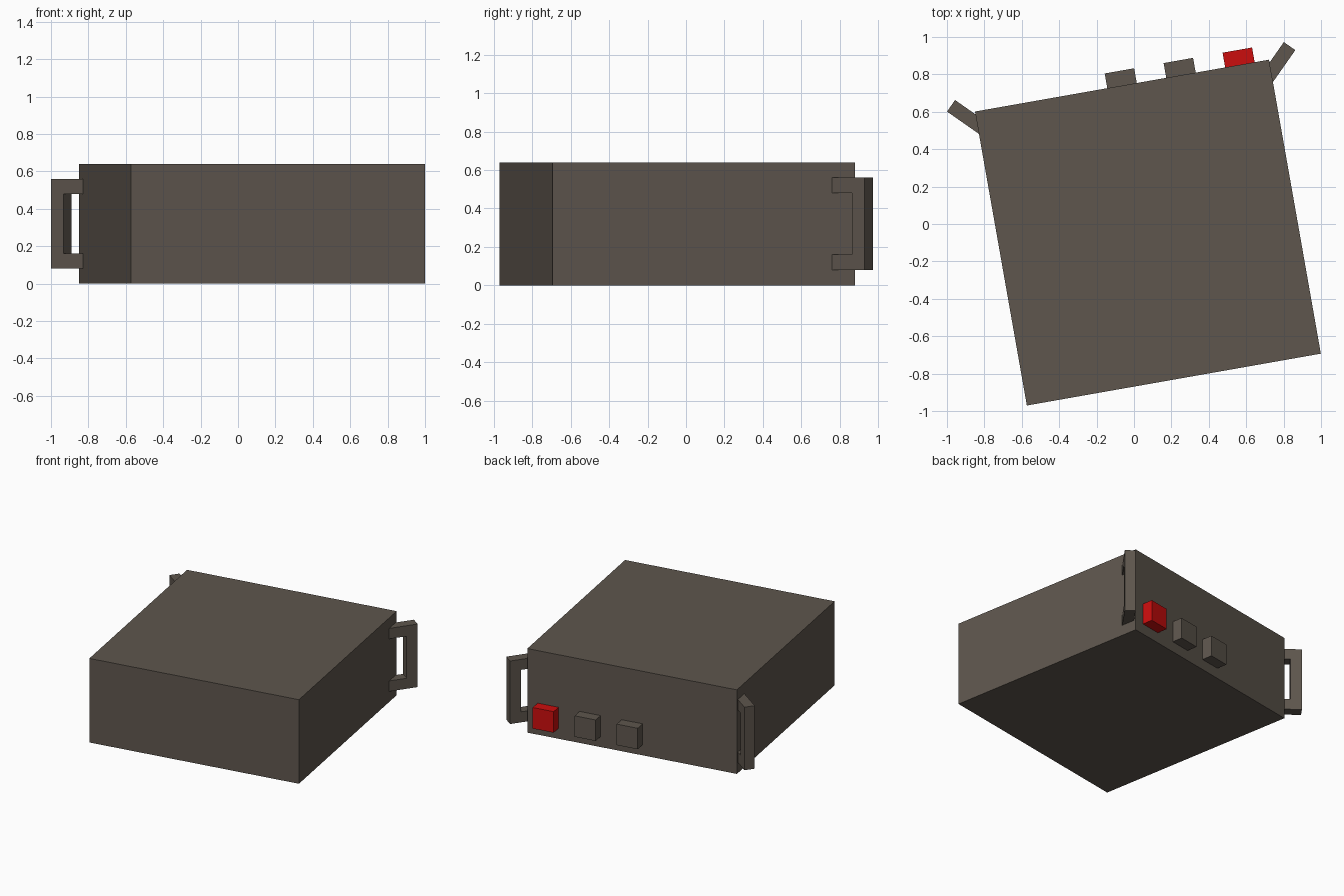
import bpy, bmesh, math
from mathutils import Matrix, Vector

if "Cube" in bpy.data.objects:
    bpy.data.objects.remove(bpy.data.objects["Cube"])

# Whole model is turned 10 degrees about z
FRAME = Matrix.Translation((0.0745, -0.046, 0)) @ Matrix.Rotation(math.radians(10), 4, 'Z')
HALF, HEIGHT = 0.798, 0.64


def material(name, rgb):
    m = bpy.data.materials.new(name)
    m.diffuse_color = (*rgb, 1)
    m.use_nodes = True
    m.node_tree.nodes["Principled BSDF"].inputs["Base Color"].default_value = m.diffuse_color
    return m


GREY = material("warm_grey", (0.112, 0.093, 0.075))
RED = material("red", (0.60, 0.004, 0.004))


def finish(name, bm, mat):
    bmesh.ops.recalc_face_normals(bm, faces=bm.faces)
    bm.transform(FRAME)
    me = bpy.data.meshes.new(name)
    bm.to_mesh(me)
    bm.free()
    me.materials.append(mat)
    ob = bpy.data.objects.new(name, me)
    bpy.context.collection.objects.link(ob)


def box(name, lo, hi, mat):
    lo, hi = Vector(lo), Vector(hi)
    bm = bmesh.new()
    bmesh.ops.create_cube(bm, size=1, matrix=Matrix.Translation((lo + hi) / 2)
                          @ Matrix.Diagonal((*(hi - lo), 1)))
    finish(name, bm, mat)


def handle(name, side):
    # C-shaped profile (inward distance, z), pointing out diagonally at a back corner
    profile = [(0, .08), (.24, .08), (.24, .16), (.08, .16),
               (.08, .48), (.24, .48), (.24, .56), (0, .56)]
    tip, r = Vector((0.919, 0.8505)), math.sqrt(0.5)
    w = 0.0375
    bm = bmesh.new()
    face = bm.faces.new([bm.verts.new((side * (tip.x - d * r + w * r), tip.y - d * r - w * r, z))
                         for d, z in profile])
    new = bmesh.ops.extrude_face_region(bm, geom=[face])["geom"]
    bmesh.ops.translate(bm, verts=[g for g in new if isinstance(g, bmesh.types.BMVert)],
                        vec=(-side * 2 * w * r, 2 * w * r, 0))
    finish(name, bm, GREY)


# Main case
box("case", (-HALF, -HALF, 0), (HALF, HALF, HEIGHT), GREY)

# Row of buttons on the back
for i, (label, mat) in enumerate([("middle_button", GREY), ("side_button", GREY), ("red_button", RED)]):
    u = 0.32 * i
    box(label, (u - .08, HALF - .02, .08), (u + .08, HALF + .08, .24), mat)

# Corner handles
handle("right_handle", 1)
handle("left_handle", -1)
